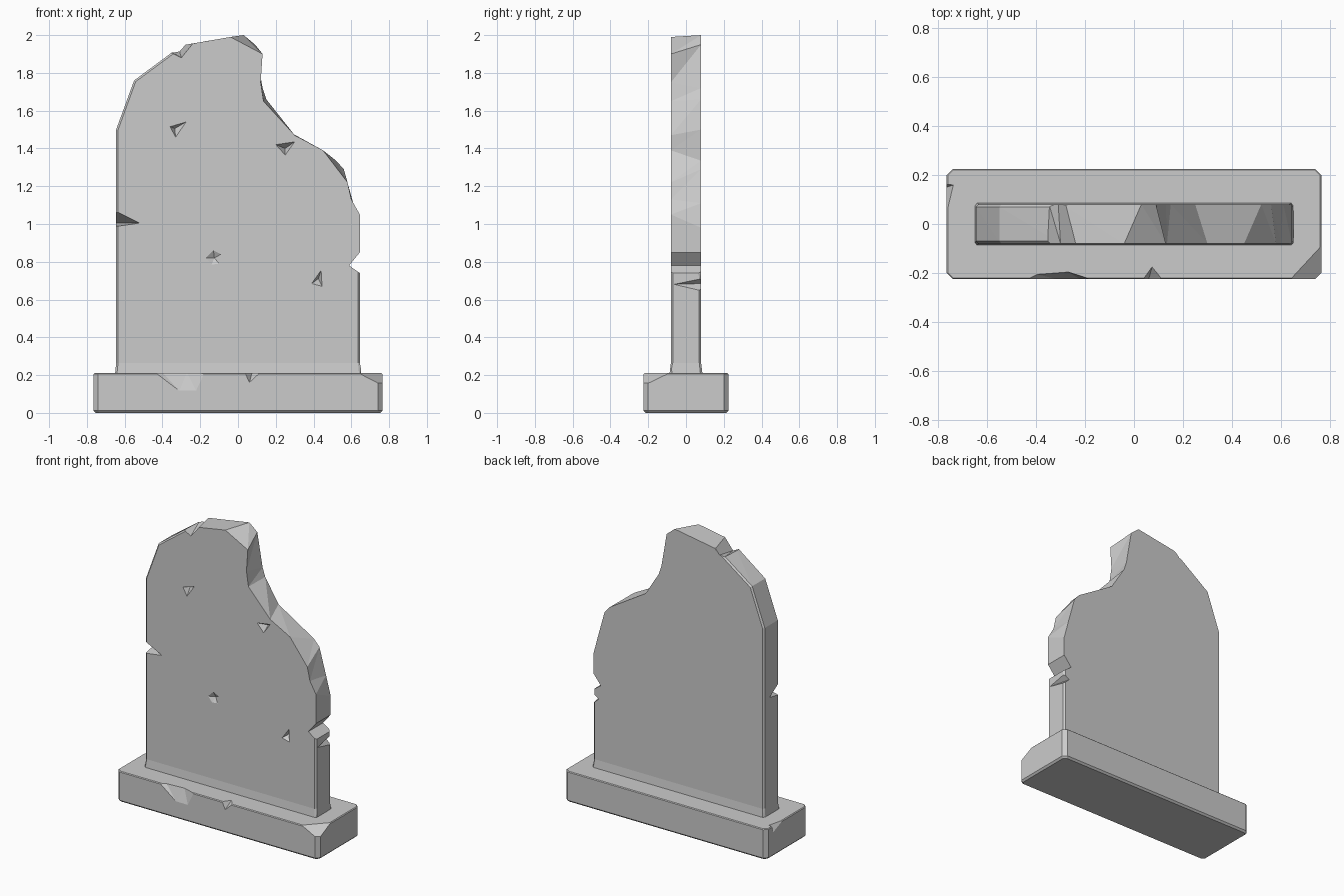
import bpy
import bmesh
from mathutils import Vector

cube = bpy.data.objects.get("Cube")
if cube:
    bpy.data.objects.remove(cube, do_unlink=True)

stone = bpy.data.materials.new("grey_stone")
stone.use_nodes = True
stone.diffuse_color = (0.6, 0.6, 0.6, 1)
stone.node_tree.nodes["Principled BSDF"].inputs["Base Color"].default_value = stone.diffuse_color


def make_object(name, bm):
    bmesh.ops.recalc_face_normals(bm, faces=bm.faces[:])
    mesh = bpy.data.meshes.new(name)
    bm.to_mesh(mesh)
    bm.free()
    mesh.materials.append(stone)
    obj = bpy.data.objects.new(name, mesh)
    bpy.context.collection.objects.link(obj)
    return obj


def add_chip(bm, points, out):
    """Convex cutter: the chip's corners swept outward past the surface."""
    pts = [Vector(p) for p in points]
    part = bmesh.new()
    for p in pts + [p + Vector(out) for p in pts]:
        part.verts.new(p)
    hull = bmesh.ops.convex_hull(part, input=part.verts[:])
    loose = {v for v in hull["geom_interior"] if isinstance(v, bmesh.types.BMVert)}
    bmesh.ops.delete(part, geom=list(loose), context="VERTS")
    temp = bpy.data.meshes.new("chip")
    bmesh.ops.recalc_face_normals(part, faces=part.faces[:])
    part.to_mesh(temp)
    part.free()
    bm.from_mesh(temp)
    bpy.data.meshes.remove(temp)


def carve(obj, chips):
    """Cut every chip out of the object, one at a time."""
    for points, out in chips:
        bm = bmesh.new()
        add_chip(bm, points, out)
        cutter = make_object("chip_cutter", bm)
        cutter.hide_render = True
        mod = obj.modifiers.new("chip", "BOOLEAN")
        mod.operation, mod.solver, mod.object = "DIFFERENCE", "EXACT", cutter
        bpy.context.view_layer.objects.active = obj
        bpy.ops.object.modifier_apply(modifier=mod.name)
        bpy.data.objects.remove(cutter, do_unlink=True)


# Slab: broken outline as front (x, z) and back (x, z) pairs
F = 0.08
outline = [
    (-.645, .2, -.645, .2), (.645, .2, .645, .2), (.645, .74, .645, .74),
    (.588, .78, .588, .78), (.645, .85, .645, .85), (.645, 1.05, .645, .98),
    (.6, 1.13, .61, 1.11), (.58, 1.22, .56, 1.29), (.45, 1.39, .52, 1.335),
    (.3, 1.47, .25, 1.5), (.135, 1.65, .15, 1.66), (.12, 1.75, .13, 1.72),
    (.13, 1.9, .09, 1.95), (-.04, 1.99, .03, 2), (-.3, 1.945, -.29, 1.947),
    (-.55, 1.76, -.55, 1.76), (-.645, 1.5, -.645, 1.5)]
bm = bmesh.new()
front = [bm.verts.new((a, -F, b)) for a, b, c, d in outline]
back = [bm.verts.new((c, F, d)) for a, b, c, d in outline]
bm.faces.new(front)
bm.faces.new(back[::-1])
for i in range(len(outline)):
    j = (i + 1) % len(outline)
    for tri in ((front[i], back[i], back[j]), (front[i], back[j], front[j])):
        bm.faces.new(tri)
bmesh.ops.recalc_face_normals(bm, faces=bm.faces[:])

# Worn bevel on the unbroken rim only
rim = []
for e in bm.edges:
    a, b = (v.co for v in e.verts)
    unbroken = max(a.x, b.x) < -.1 or (a.x > .6 and b.x > .6 and max(a.z, b.z) < .8)
    if abs(a.y - b.y) < .01 and abs(a.z - b.z) > .01 and unbroken:
        rim.append(e)
bmesh.ops.bevel(bm, geom=rim, offset=.01, segments=1, affect="EDGES")

# Slightly flared foot
bmesh.ops.bisect_plane(bm, geom=bm.verts[:] + bm.edges[:] + bm.faces[:],
                       plane_co=(0, 0, .265), plane_no=(0, 0, 1))
for v in bm.verts:
    if v.co.z < .25:
        v.co.x *= 1.01
        v.co.y *= 1.1
slab = make_object("broken_slab", bm)

# Face pits: three rim corners and a deep point
outward = (0, -.1, 0)
pits = [
    ((-.36, 1.515), (-.275, 1.54), (-.33, 1.46), (-.335, 1.505), .04),
    ((.2, 1.42), (.3, 1.435), (.25, 1.365), (.25, 1.4), .05),
    ((.44, .755), (.445, .67), (.39, .685), (.425, .71), .04),
]
chips = [([(x, -F, z) for x, z in p[:3]] + [(p[3][0], -F + p[4], p[3][1])], outward)
         for p in pits]
chips += [
    # shallow dent
    ([(-.17, -F, .82), (-.13, -F, .86), (-.09, -F, .84), (-.1, -F, .79),
      (-.14, -F, .785), (-.125, -.06, .82)], outward),
    # left edge notch
    ([(-.66, -F, 1.075), (-.52, -F, 1.005), (-.66, -F, .985), (-.66, .03, 1.005)],
     (-.05, -.1, 0)),
    # top edge notch
    ([(-.36, -F, 1.91), (-.3, -F, 1.88), (-.235, -F, 1.96),
      (-.35, .09, 1.91), (-.31, .09, 1.915), (-.28, .09, 1.95)], (-.03, -.02, .1)),
    # right edge nick
    ([(.65, -F, .68), (.65, .09, .715), (.65, .09, .64), (.6, .09, .685)], (.1, .02, 0)),
]
carve(slab, chips)

# Plinth with cut corners
bm = bmesh.new()
bmesh.ops.create_cube(bm, size=1)
for v in bm.verts:
    v.co = (v.co.x * 1.53, v.co.y * .45, (v.co.z + .5) * .21)
upright = [e for e in bm.edges if abs(e.verts[0].co.z - e.verts[1].co.z) > .1]
bmesh.ops.bevel(bm, geom=upright, offset=.025, segments=1, affect="EDGES")
for height, size in ((0, .012), (.21, .005)):
    ring = [e for e in bm.edges if all(abs(v.co.z - height) < .001 for v in e.verts)]
    bmesh.ops.bevel(bm, geom=ring, offset=size, segments=1, affect="EDGES")
plinth = make_object("plinth", bm)
up_front = (0, -.15, .15)
carve(plinth, [
    # broken front corner
    ([(.64, -.225, .21), (.765, -.09, .21), (.765, -.225, .145)], (.15, -.15, .15)),
    # long front edge chip
    ([(-.45, -.23, .215), (-.4, -.205, .215), (-.27, -.195, .215), (-.16, -.23, .215),
      (-.31, -.226, .115), (-.22, -.226, .115)], up_front),
    # small front edge chip
    ([(.035, -.226, .215), (.12, -.226, .215), (.075, -.17, .215), (.06, -.226, .16)],
     up_front),
    # right side sliver
    ([(-.766, .03, .215), (-.735, .16, .215), (-.766, .165, .215), (-.766, .15, .165)],
     (-.1, 0, .1)),
])
